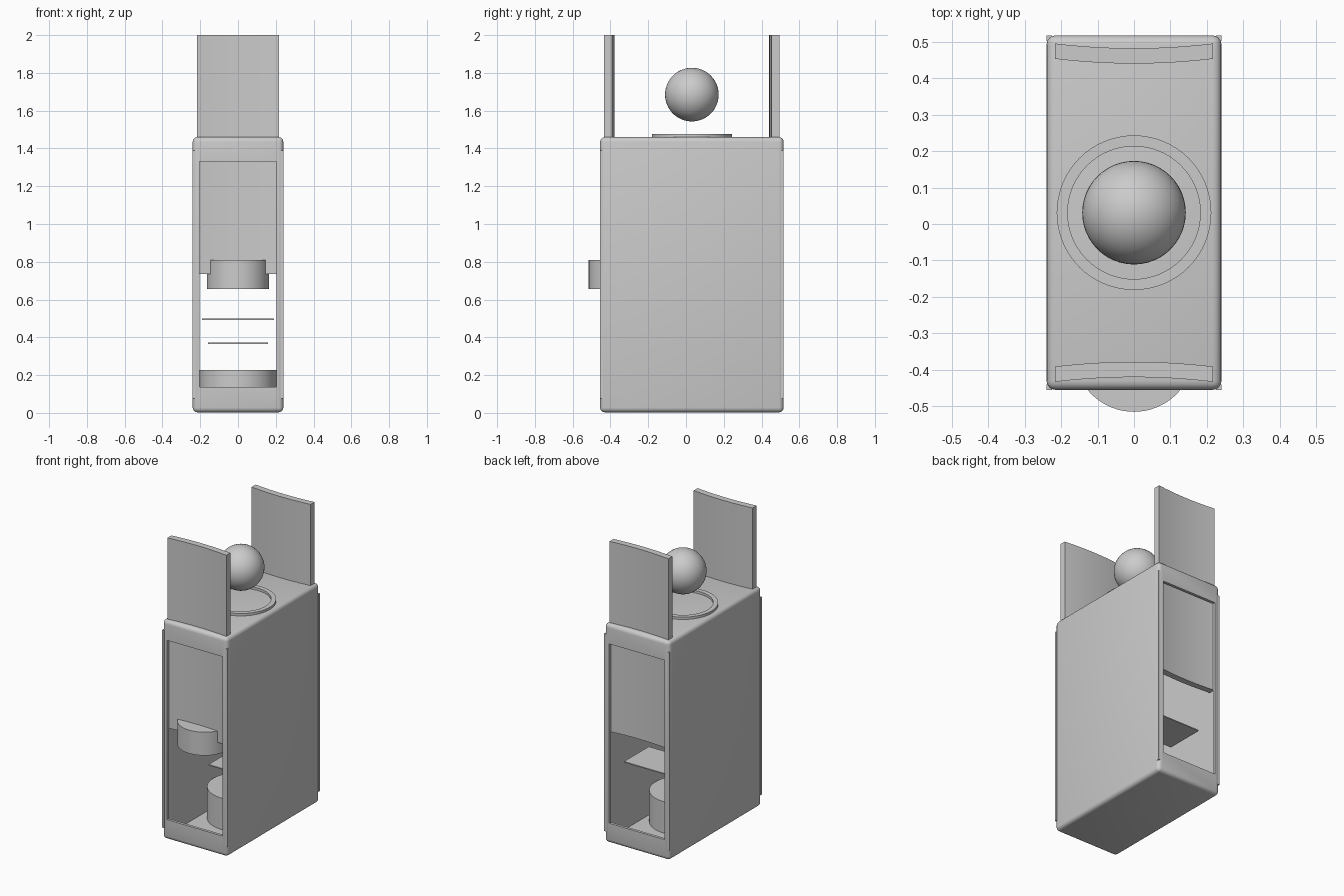
import bpy, bmesh, math
from mathutils import Matrix

if "Cube" in bpy.data.objects:
    bpy.data.objects.remove(bpy.data.objects["Cube"])

CY = 0.031            # middle of the case in depth
grey = bpy.data.materials.new("plain grey")
grey.diffuse_color = (0.6, 0.6, 0.6, 1)
grey.use_nodes = True
grey.node_tree.nodes["Principled BSDF"].inputs["Base Color"].default_value = grey.diffuse_color


def finish(name, bm, smooth=True):
    bmesh.ops.recalc_face_normals(bm, faces=bm.faces)
    me = bpy.data.meshes.new(name)
    bm.to_mesh(me)
    bm.free()
    me.materials.append(grey)
    ob = bpy.data.objects.new(name, me)
    bpy.context.collection.objects.link(ob)
    if smooth:
        shade(ob)
    return ob


def shade(ob):
    bpy.ops.object.select_all(action='DESELECT')
    ob.select_set(True)
    bpy.context.view_layer.objects.active = ob
    bpy.ops.object.shade_smooth_by_angle(angle=math.radians(35))


def box(name, x, y, z, bevel=0.0):
    """Box from (min, max) ranges on each axis."""
    bm = bmesh.new()
    size = [r[1] - r[0] for r in (x, y, z)]
    mid = [(r[1] + r[0]) / 2 for r in (x, y, z)]
    bmesh.ops.create_cube(bm, size=1, matrix=Matrix.Translation(mid) @ Matrix.Diagonal((*size, 1)))
    if bevel:
        bmesh.ops.bevel(bm, geom=bm.edges[:], offset=bevel, segments=4, profile=0.5, affect='EDGES')
    return finish(name, bm, False)


def cylinder(name, r, y, z0, z1):
    bm = bmesh.new()
    bmesh.ops.create_cone(bm, cap_ends=True, segments=64, radius1=r, radius2=r, depth=z1 - z0,
                          matrix=Matrix.Translation((0, y, (z0 + z1) / 2)))
    return finish(name, bm)


# Case: rounded hollow box with a window through front and back
case = box("case", (-0.24, 0.24), (-0.455, 0.517), (0.003, 1.46), 0.025)
cutters = [box("cavity_cutter", (-0.222, 0.222), (-0.437, 0.499), (0.018, 1.442)),
           box("window_cutter", (-0.203, 0.203), (-0.7, 0.7), (0.137, 1.33))]
bpy.context.view_layer.objects.active = case
for c in cutters:
    mod = case.modifiers.new("cut", 'BOOLEAN')
    mod.operation, mod.solver, mod.object = 'DIFFERENCE', 'EXACT', c
    bpy.ops.object.modifier_apply(modifier=mod.name)
for c in cutters:
    bpy.data.objects.remove(c)
shade(case)

# Square corner strips along the upright edges
for sx, side in ((-1, "left"), (1, "right")):
    for y0, end in ((-0.455, "front"), (0.502, "back")):
        box(f"corner_strip_{end}_{side}", sorted((sx * 0.225, sx * 0.24)), (y0, y0 + 0.015), (0.075, 1.39))


# Sliding doors, bowed inwards
def door(name, sign):
    bm = bmesh.new()
    n, outer, inner = 16, [], []
    for i in range(n + 1):
        t = 2 * i / n - 1
        bow = 0.013 * (1 - t * t)
        outer.append(bm.verts.new((0.217 * t, CY + sign * (0.464 - bow), 0.735)))
        inner.append(bm.verts.new((0.217 * t, CY + sign * (0.422 - bow), 0.735)))
    face = bm.faces.new(outer + inner[::-1])
    ext = bmesh.ops.extrude_face_region(bm, geom=[face], use_keep_orig=True)
    for v in ext["geom"]:
        if isinstance(v, bmesh.types.BMVert):
            v.co.z = 2.0
    return finish(name, bm)


door("front_door", -1)
door("back_door", 1)

# Round parts: handle through the front door, and drum on the floor
cylinder("door_handle", 0.165, -0.35, 0.655, 0.81)
cylinder("floor_drum", 0.204, CY, 0.01, 0.227)

# Thin shelves
box("upper_shelf", (-0.19, 0.19), (0.12, 0.38), (0.492, 0.499))
box("lower_shelf", (-0.16, 0.16), (-0.08, 0.06), (0.366, 0.373))

# Ring on the lid
bm = bmesh.new()
profile = [(0.182, 1.455), (0.212, 1.455), (0.212, 1.476), (0.182, 1.476)]
vs = [bm.verts.new((r, CY, z)) for r, z in profile]
edges = [bm.edges.new((vs[i], vs[(i + 1) % 4])) for i in range(4)]
bmesh.ops.spin(bm, geom=vs + edges, cent=(0, CY, 0), axis=(0, 0, 1), angle=2 * math.pi, steps=64)
bmesh.ops.remove_doubles(bm, verts=bm.verts, dist=1e-4)
finish("lid_ring", bm)

# Floating ball
bm = bmesh.new()
bmesh.ops.create_uvsphere(bm, u_segments=48, v_segments=24, radius=0.142,
                          matrix=Matrix.Translation((0, CY, 1.685)))
finish("ball", bm)
